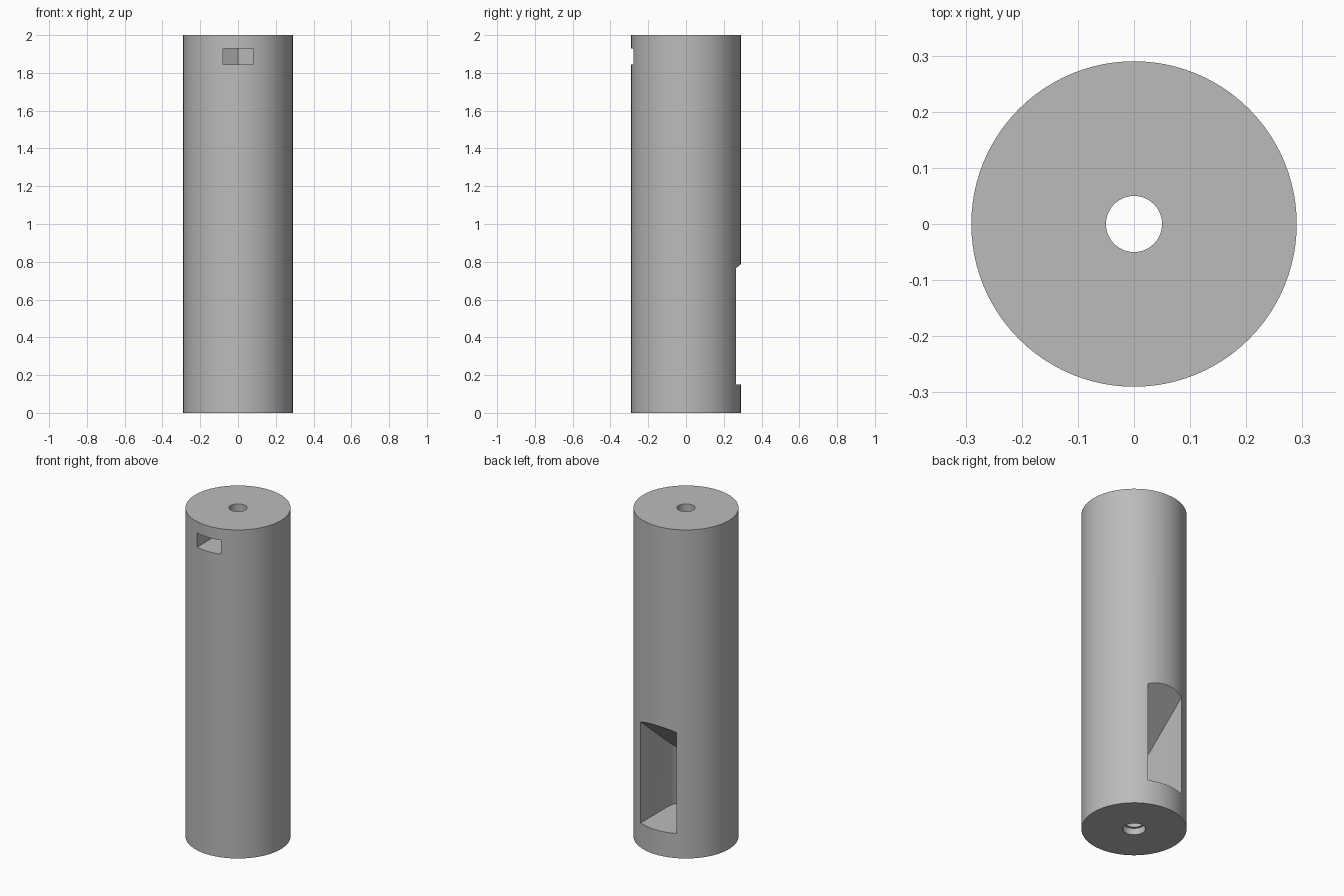
import bpy
import bmesh
from math import cos, sin, pi, tan, radians

cube = bpy.data.objects.get("Cube")
if cube:
    bpy.data.objects.remove(cube, do_unlink=True)

RADIUS, HEIGHT = 0.29, 2.0
BORE, HEAD_BORE = 0.05, 0.063
POCKET = 0.12
NUT = 0.08

grey = bpy.data.materials.new("plain grey")
grey.use_nodes = True
colour = (0.5, 0.5, 0.5, 1)
grey.diffuse_color = colour
grey.node_tree.nodes["Principled BSDF"].inputs["Base Color"].default_value = colour


def arc(radius, start, end, steps):
    """Points on an arc around the axis, both ends included."""
    return [(radius * cos(start + (end - start) * i / steps),
             radius * sin(start + (end - start) * i / steps))
            for i in range(steps + 1)]


def prism(name, outline, bottom, top):
    """Upright prism; top is a height or a function of y."""
    height = top if callable(top) else lambda y: top
    bm = bmesh.new()
    low = [bm.verts.new((x, y, bottom)) for x, y in outline]
    high = [bm.verts.new((x, y, height(y))) for x, y in outline]
    bm.faces.new(low)
    bm.faces.new(high)
    for i in range(len(low)):
        j = (i + 1) % len(low)
        bm.faces.new((low[i], low[j], high[j], high[i]))
    bmesh.ops.recalc_face_normals(bm, faces=bm.faces)
    mesh = bpy.data.meshes.new(name)
    bm.to_mesh(mesh)
    bm.free()
    mesh.materials.append(grey)
    obj = bpy.data.objects.new(name, mesh)
    bpy.context.collection.objects.link(obj)
    return obj


def circle(radius, steps):
    return arc(radius, 0, 2 * pi, steps)[:-1]


# Main column
column = prism("column", circle(RADIUS, 96), 0, HEIGHT)

# Rear pocket: round inner end, flat floor, ceiling sloping down inwards
pocket_outline = arc(POCKET, -pi, 0, 24) + [(POCKET, 0.4), (-POCKET, 0.4)]
pocket = prism("pocket_cutter", pocket_outline, 0.15,
               lambda y: 0.787 - 0.84 * (RADIUS - y))

# Front nut slot: straight sides ending in half a hexagon
corner = NUT * tan(radians(30))
slot_outline = [(-NUT, -0.4), (NUT, -0.4), (NUT, corner),
                (0, 2 * corner), (-NUT, corner)]
slot = prism("nut_slot_cutter", slot_outline, 1.845, 1.93)

# Bolt hole along the axis, wider at the bottom
bore = prism("bore_cutter", circle(BORE, 48), -0.1, HEIGHT + 0.1)
head = prism("bolt_head_cutter", circle(HEAD_BORE, 48), -0.1, 0.04)

cutters = [pocket, slot, bore, head]
bpy.context.view_layer.objects.active = column
column.select_set(True)
for cutter in cutters:
    cut = column.modifiers.new(cutter.name, "BOOLEAN")
    cut.operation = "DIFFERENCE"
    cut.solver = "EXACT"
    cut.object = cutter
    bpy.ops.object.modifier_apply(modifier=cut.name)
for cutter in cutters:
    bpy.data.objects.remove(cutter, do_unlink=True)

# Smooth round walls, crisp cut edges
bpy.ops.object.select_all(action="DESELECT")
column.select_set(True)
bpy.context.view_layer.objects.active = column
bpy.ops.object.shade_smooth_by_angle(angle=radians(25))
